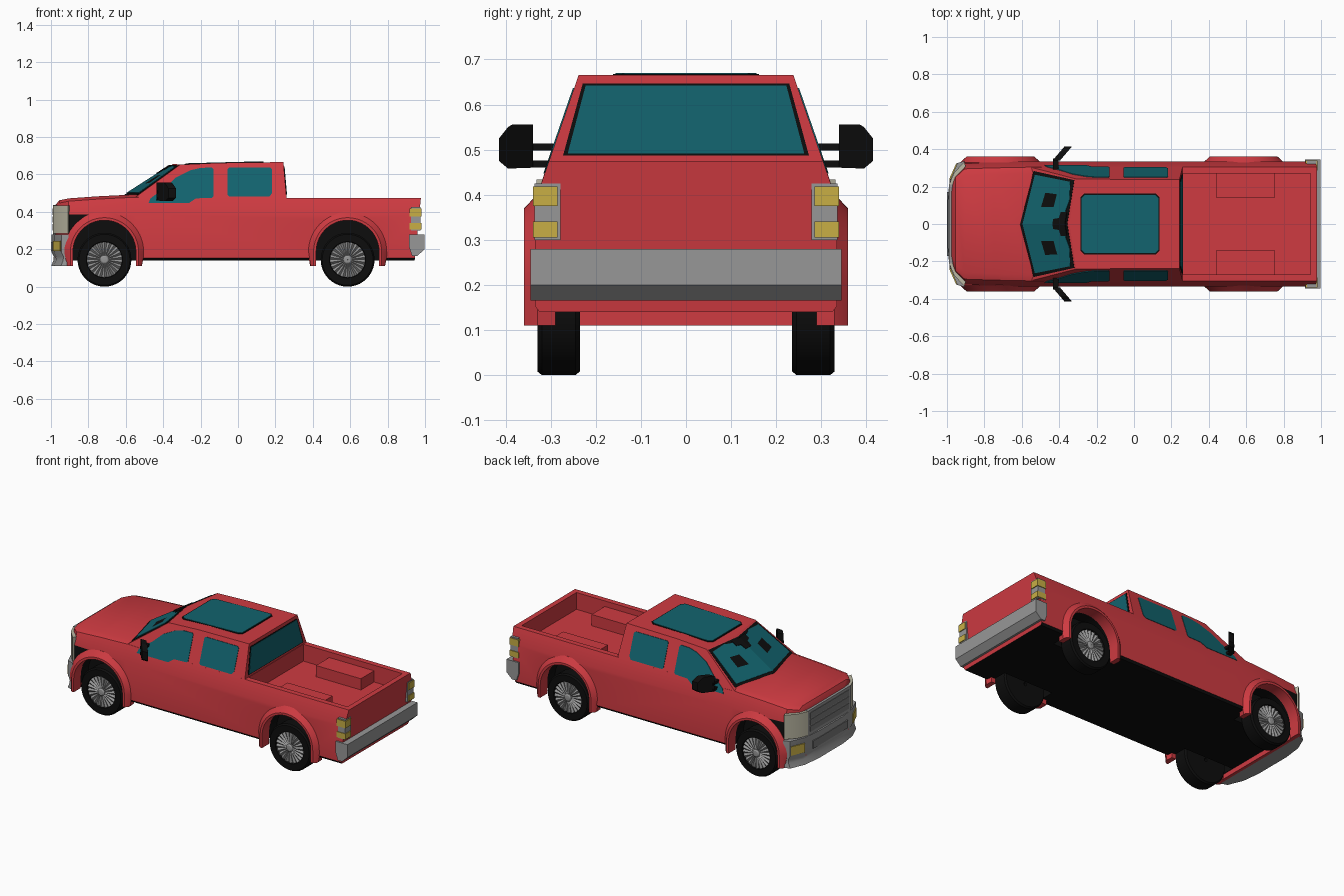
import bpy, bmesh, math
from mathutils import Vector

if "Cube" in bpy.data.objects:
    bpy.data.objects.remove(bpy.data.objects["Cube"])


def material(name, r, g, b):
    m = bpy.data.materials.new(name)
    m.diffuse_color = (r, g, b, 1)
    m.use_nodes = True
    m.node_tree.nodes["Principled BSDF"].inputs["Base Color"].default_value = m.diffuse_color
    return m


RED = material("red paint", .62, .043, .053)
TEAL = material("teal glass", .006, .125, .155)
BLACK = material("black rubber", .004, .004, .004)
SILVER = material("silver grey", .31, .31, .31)
DARK = material("mid grey", .2, .2, .2)
CREAM = material("headlight cream", .5, .48, .37)
YELLOW = material("amber yellow", .58, .43, .06)


def finish(obj):
    for p in obj.data.polygons:
        p.use_smooth = True
    obj.data.set_sharp_from_angle(angle=math.radians(30))


def loft(name, rings, mat, loop=False):
    """Skin a list of closed point rings; capped unless looped."""
    bm = bmesh.new()
    vs = [[bm.verts.new(p) for p in r] for r in rings]
    n = len(vs[0])
    for i in range(len(vs) if loop else len(vs) - 1):
        a, b = vs[i], vs[(i + 1) % len(vs)]
        for j in range(n):
            k = (j + 1) % n
            bm.faces.new((a[j], a[k], b[k], b[j]))
    if not loop:
        bm.faces.new(vs[0])
        bm.faces.new(vs[-1])
    bmesh.ops.recalc_face_normals(bm, faces=bm.faces)
    me = bpy.data.meshes.new(name)
    bm.to_mesh(me)
    bm.free()
    if mat:
        me.materials.append(mat)
    ob = bpy.data.objects.new(name, me)
    bpy.context.collection.objects.link(ob)
    finish(ob)
    return ob


def box(name, x0, x1, y0, y1, z0, z1, mat):
    return loft(name, [[(x0, y0, z), (x1, y0, z), (x1, y1, z), (x0, y1, z)] for z in (z0, z1)], mat)


def plan_prism(name, pts, z0, z1, mat, s=1):
    return loft(name, [[(x, s * y, z) for x, y in pts] for z in (z0, z1)], mat)


def panel(name, quad, uv, off, mat):
    """Thin plate on a four-cornered surface, corners given in u,v."""
    a, b, c, d = map(Vector, quad)
    n = (b - a).cross(d - a).normalized()
    if n.z < 0:
        n = -n
    at = lambda u, v: (a.lerp(b, u)).lerp(d.lerp(c, u), v)
    return loft(name, [[at(u, v) + n * o for u, v in uv] for o in (-.003, off)], mat)


def side_y(z):
    return .335 - (z - .385) * .346


SIDES = ((-1, "right"), (1, "left"))
WHEELS = ((-.714, "front"), (.586, "rear"))
ARCH_Z = .187

# Lower body: cross sections lofted from nose to tailgate
stations = [(-.975, .21, .2, .438, .01), (-.955, .265, .25, .462, .015), (-.905, .322, .295, .472, .015),
            (-.75, .333, .30, .483, .015), (-.55, .335, .304, .493, .015), (-.45, .335, .304, .475, 0),
            (.978, .335, .304, .475, 0)]
rings = []
for x, w, wt, zt, sh in stations:
    half = [(w - .01, .14), (w, .153), (w, .385), (wt, zt - sh), (wt - .035, zt)]
    sec = half + [(-y, z) for y, z in reversed(half)]
    rings.append([(x - (.475 - z) * .1 if x > .9 else x, y, z) for y, z in sec])
body = loft("truck_body", rings, RED)

# Cut the bed and the wheel wells
cutters = [box("bed_cutter", .262, .945, -.27, .27, .37, .7, None)]
for cx, end in WHEELS:
    prof = [(cx + .171 * math.cos(math.pi * i / 24), ARCH_Z + .171 * math.sin(math.pi * i / 24)) for i in range(25)]
    prof += [(cx - .171, .05), (cx + .171, .05)]
    for s, side in SIDES:
        cutters.append(loft("well_cutter", [[(x, s * y, z) for x, z in prof] for y in (.21, .5)], None))
for c in cutters:
    m = body.modifiers.new("cut", 'BOOLEAN')
    m.operation = 'DIFFERENCE'
    m.solver = 'EXACT'
    m.object = c
    c.hide_render = True
deps = bpy.context.evaluated_depsgraph_get()
mesh = bpy.data.meshes.new_from_object(body.evaluated_get(deps))
body.modifiers.clear()
body.data = mesh
for c in cutters:
    bpy.data.objects.remove(c)
mesh.materials.clear()
mesh.materials.append(RED)
mesh.materials.append(BLACK)
for p in mesh.polygons:
    c = p.center
    well = .15 < abs(c.y) < .33 and c.z < .364 and any(
        abs(c.x - cx) < .175 and (c.z < ARCH_Z or math.hypot(c.x - cx, c.z - ARCH_Z) < .175) for cx, e in WHEELS)
    p.material_index = 1 if c.z < .156 or well else 0
finish(body)

# Cab with a windshield that is pointed in plan
lo = [(-.637, 0, .47), (-.56, .3056, .47), (-.31, .3056, .47), (.26, .3056, .47)]
hi = [(-.345, 0, .657), (-.31, .241, .652), (-.1, .239, .662), (.243, .238, .666)]
flip = lambda r: r + [(x, -y, z) for x, y, z in reversed(r) if y]
loft("cab", [flip(lo), flip(hi)], RED)

# Windshield halves with black frame, inner mirror, rear window, sunroof
for s, side in SIDES:
    q = [(x, s * y, z) for x, y, z in (lo[0], lo[1], hi[1], hi[0])]
    panel("windshield_frame_" + side, q, [(0, .1), (.95, .11), (.965, .97), (0, .96)], .002, BLACK)
    panel("windshield_glass_" + side, q, [(0, .15), (.89, .16), (.91, .9), (.5, .94), (.3, .9), (0, .9)], .005, TEAL)
    panel("inner_mirror_" + side, q, [(0, .7), (.1, .7), (.12, .8), (.25, .82), (.25, .93), (0, .93)], .008, BLACK)
rear = [(lo[3][0], -.3056, .47), (lo[3][0], .3056, .47), (.243, .238, .666), (.243, -.238, .666)]
panel("rear_window_frame", rear, [(.045, .085), (.955, .085), (.968, .9), (.032, .9)], .002, BLACK)
panel("rear_window_glass", rear, [(.06, .11), (.94, .11), (.952, .875), (.048, .875)], .004, TEAL)


def rounded(x0, x1, y, r):
    return [(x0 + r, -y), (x1 - r, -y), (x1, r - y), (x1, y - r), (x1 - r, y), (x0 + r, y), (x0, y - r), (x0, r - y)]


def roof_plate(name, pts, h, mat):
    rz = lambda x: .6625 + (x + .1) * .0115 + min(0, x + .1) * .035
    loft(name, [[(x, y, rz(x) + o) for x, y in pts] for o in (-.004, h)], mat)


roof_plate("sunroof_frame", rounded(-.287, .137, .162, .02), .003, BLACK)
roof_plate("sunroof_glass", rounded(-.28, .13, .156, .018), .005, TEAL)

# Side windows
front_win = [(-.478, .447), (-.468, .472), (-.39, .53), (-.33, .585), (-.255, .622), (-.2, .635), (-.14, .637),
             (-.132, .628), (-.132, .482), (-.14, .475), (-.225, .472), (-.262, .447)]
rear_win = [(-.055, .63), (-.047, .637), (.172, .637), (.182, .628), (.182, .5), (.168, .482), (-.047, .482), (-.055, .49)]
for s, side in SIDES:
    for name, pts in (("front_side_window_", front_win), ("rear_side_window_", rear_win)):
        loft(name + side, [[(x, s * (side_y(z) + o), z) for x, z in pts] for o in (-.004, .003)], TEAL)

# Fender flares with hanging flaps, wheels
for cx, end in WHEELS:
    for s, side in SIDES:
        path = [(math.cos(math.pi * i / 28), math.sin(math.pi * i / 28)) for i in range(29)]
        sec = [(.168, .29), (.168, .36), (.182, .36), (.198, .345), (.215, .33), (.198, .29)]
        fl = [[(cx + c * r, s * y, ARCH_Z + sn * r) for r, y in sec] for c, sn in path]
        leg = lambda d: [(cx + d * min(r, .2), s * y, .11) for r, y in sec]
        loft(f"{end}_flare_{side}", [leg(1)] + fl + [leg(-1)], RED)
        # Tyre turned from a profile
        prof = [(.01, .235), (.136, .235), (.144, .245), (.144, .32), (.136, .33), (.097, .33), (.092, .315), (.01, .315)]
        N = 40
        turn = lambda pr, n: [[(cx + r * math.cos(2 * math.pi * i / n), s * y, .144 + r * math.sin(2 * math.pi * i / n))
                               for r, y in pr] for i in range(n)]
        loft(f"{end}_tyre_{side}", turn(prof, N), BLACK, True)
        # Rim with pleated spokes and a hub cap
        a, b = (turn([(.02, .31), (.094, .31), (.094, y), (.02, y + .002)], 44) for y in (.327, .318))
        loft(f"{end}_rim_{side}", [(a if i % 2 else b)[i] for i in range(44)], SILVER, True)
        loft(f"{end}_hub_{side}", turn([(.001, .31), (.024, .31), (.024, .328), (.016, .334), (.001, .335)], 20), SILVER, True)

# Front bumper, valance, grille
curve = [(-.905, .338), (-.945, .325), (-.983, .235), (-.997, .12)]
loft("front_bumper", [[(x + d, y, z) for x, y in curve + [(x, -y) for x, y in reversed(curve)]]
                      for z, d in ((.11, -.002), (.14, .01), (.16, .012), (.185, 0), (.278, 0))], SILVER)
box("bumper_intake", -1, -.98, -.17, .17, .19, .238, DARK)
box("front_valance", -.91, -.888, -.34, .34, .11, .15, RED)
box("grille", -.99, -.95, -.21, .21, .28, .436, SILVER)
for i in range(3):
    z = .3 + i * .042
    box(f"grille_slot_{i}", -.993, -.98, -.19, .19, z, z + .034, DARK)

for s, side in SIDES:
    # Headlights and fog lights
    plan_prism("headlight_" + side, [(-.99, .208), (-.962, .274), (-.908, .332), (-.9, .31), (-.95, .2)], .283, .434, CREAM, s)
    plan_prism("fog_light_" + side, [(-.989, .238), (-.951, .323), (-.94, .31), (-.97, .235)], .19, .245, YELLOW, s)
    # Tail lights
    y0, y1 = sorted((s * .278, s * .336))
    box("tail_housing_" + side, .925, .975, y0, y1, .3, .425, SILVER)
    y0, y1 = sorted((s * .285, s * .34))
    for z0, z1, part in ((.305, .34, "lower"), (.375, .418, "upper")):
        box(f"tail_light_{part}_{side}", .918, .98, y0, y1, z0, z1, YELLOW)
    # Wheel boxes in the bed
    y0, y1 = sorted((s * .14, s * .272))
    box("bed_wheel_box_" + side, .44, .75, y0, y1, .365, .44, RED)
    # Door mirrors swept back, on two arms
    mir = [(.34, .46), (.395, .458), (.415, .475), (.415, .525), (.395, .55), (.385, .556), (.34, .556)]
    loft("door_mirror_" + side, [[(-.435 + d + (y - .34) * .85, s * y, z) for y, z in mir] for d in (0, .04)], BLACK)
    for z, part in ((.468, "lower"), (.506, "upper")):
        y0, y1 = sorted((s * .29, s * .35))
        box(f"mirror_arm_{part}_{side}", -.432, -.405, y0, y1, z - .008, z + .008, BLACK)

# Rear bumper
prof = [(.915, .28), (.997, .28), (.997, .2), (.96, .165), (.93, .165), (.915, .21)]
loft("rear_bumper", [[(x, y, z) for x, z in prof] for y in (-.345, .345)], SILVER)
